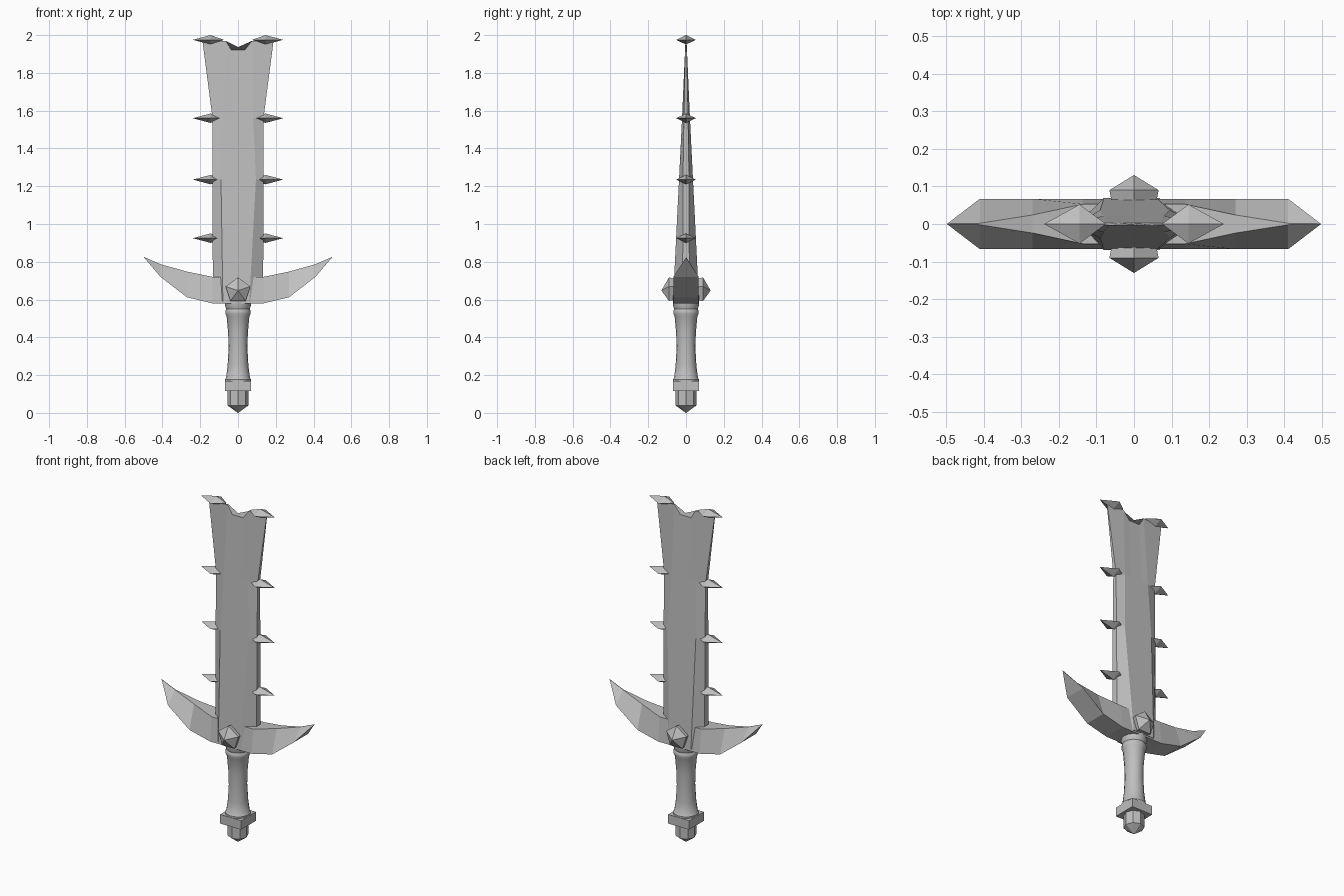
import bpy, bmesh, math
from mathutils import Vector

cube = bpy.data.objects.get("Cube")
if cube:
    bpy.data.objects.remove(cube, do_unlink=True)

steel = bpy.data.materials.new("plain grey")
steel.use_nodes = True
GREY = (0.52, 0.52, 0.52, 1)
steel.diffuse_color = GREY
steel.node_tree.nodes["Principled BSDF"].inputs["Base Color"].default_value = GREY


def loft(name, rings, smooth=False):
    """Skin a list of equal-length point rings and cap both ends."""
    bm = bmesh.new()
    rows = [[bm.verts.new(p) for p in ring] for ring in rings]
    n = len(rows[0])
    for a, b in zip(rows, rows[1:]):
        for i in range(n):
            j = (i + 1) % n
            bm.faces.new((a[i], a[j], b[j], b[i]))
    bm.faces.new(rows[0])
    bm.faces.new(rows[-1])
    bmesh.ops.remove_doubles(bm, verts=bm.verts, dist=0.0002)
    bmesh.ops.recalc_face_normals(bm, faces=bm.faces)
    mesh = bpy.data.meshes.new(name)
    bm.to_mesh(mesh)
    bm.free()
    mesh.materials.append(steel)
    obj = bpy.data.objects.new(name, mesh)
    bpy.context.collection.objects.link(obj)
    if smooth:
        bpy.ops.object.select_all(action="DESELECT")
        obj.select_set(True)
        bpy.context.view_layer.objects.active = obj
        bpy.ops.object.shade_smooth_by_angle(angle=math.radians(35))
    return obj


def turned(name, profile, sides, start=0.0, smooth=False):
    """Profile of (radius, z) turned about the z axis."""
    angles = [start + math.tau * i / sides for i in range(sides)]
    return loft(name, [[(r * math.cos(a), r * math.sin(a), z) for a in angles]
                       for r, z in profile], smooth)


# Blade: bevelled section, flaring and thinning to a notched top
def blade_ring(left, right, inner, width, thick, edge, heights):
    xs = (-width, -left, -inner, inner, right, width)
    ys = (edge, thick, thick, thick, thick, edge)
    pts = list(zip(xs, ys, heights))
    return [(x, -y, z) for x, y, z in pts] + [(x, y, z) for x, y, z in reversed(pts)]


TOP = (1.96, 1.97, 1.92)
loft("blade", [
    blade_ring(0.08, 0.06, 0.035, 0.133, 0.069, 0.018, [0.59] * 6),
    blade_ring(0.09, 0.095, 0.035, 0.135, 0.037, 0.016, [1.235] * 6),
    blade_ring(0.08, 0.08, 0.035, 0.135, 0.021, 0.011, [1.56] * 6),
    blade_ring(0.065, 0.075, 0.035, 0.187, 0.003, 0.003, TOP + TOP[::-1]),
])

# Blade spikes: stretched octahedra in mirrored pairs
for number, z in enumerate((0.925, 1.235, 1.56, 1.975), 1):
    for side, word in ((1, "left"), (-1, "right")):
        rings = []
        for x, y, h in ((0.075, 0, 0), (0.145, 0.052, 0.025), (0.238, 0, 0)):
            rings.append([(side * x, y, z), (side * x, 0, z + h),
                          (side * x, -y, z), (side * x, 0, z - h)])
        bm_rings = [[Vector(p) for p in r] for r in rings]
        # Pointed ends keep a tiny ring so the caps stay valid
        for end in (0, -1):
            c = bm_rings[end][0].copy()
            bm_rings[end] = [c + (p - Vector((side * 0.145, 0, z))) * 0.01
                             for p in bm_rings[1]]
        loft(f"{word}_spike_{number}", bm_rings)

# Crossguard: upswept horns with a sharp upper ridge
half = [  # x, lower z, lower half depth, upper z, upper half depth
    (0.135, 0.58, 0.067, 0.72, 0.053),
    (0.27, 0.612, 0.067, 0.748, 0.024),
    (0.41, 0.72, 0.067, 0.787, 0.002),
    (0.497, 0.822, 0.0005, 0.825, 0.0005),
]
stations = [(-x, *rest) for x, *rest in reversed(half)] + half
loft("crossguard", [[(x, -b, zb), (x, b, zb), (x, t, zt), (x, -t, zt)]
                    for x, zb, b, zt, t in stations])

# Pentagonal gems on both faces of the guard
for side, word in ((-1, "front"), (1, "back")):
    angles = [math.pi / 2 + math.tau * i / 5 for i in range(5)]
    loft(f"{word}_gem", [[(r * math.cos(a), side * y, 0.648 + r * math.sin(a))
                          for a in angles]
                         for r, y in ((0.058, 0.04), (0.069, 0.09), (0.0005, 0.13))])

# Grip: waisted and smooth, with a ring at each end
turned("grip", [(0.068, 0.16), (0.069, 0.178), (0.063, 0.185), (0.055, 0.25),
                (0.05, 0.34), (0.052, 0.42), (0.06, 0.51), (0.067, 0.525),
                (0.067, 0.54), (0.062, 0.55), (0.07, 0.575), (0.07, 0.59)],
       16, smooth=True)

# Pommel: square collar and faceted, pointed cap
turned("pommel_collar", [(0.097, 0.115), (0.097, 0.168)], 4, math.pi / 4)
turned("pommel_cap", [(0.0005, 0.0), (0.056, 0.04), (0.056, 0.12)], 8)
